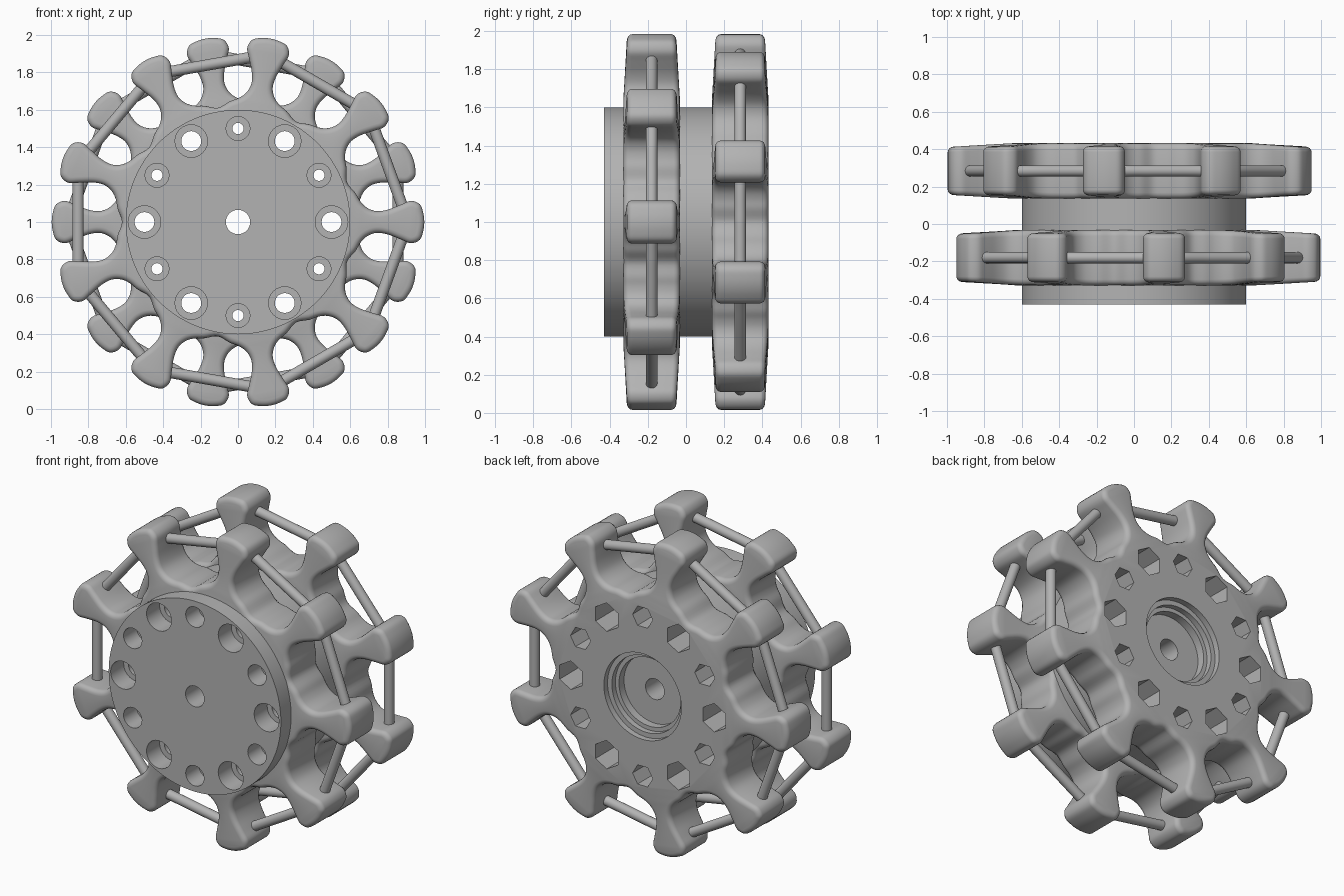
import bpy, bmesh, math
from math import sin, cos, pi, radians
from mathutils import Vector

if "Cube" in bpy.data.objects:
    bpy.data.objects.remove(bpy.data.objects["Cube"])

LOBES = 9
STEP = 2 * pi / LOBES
SUB = 4                      # spline points per control segment

grey = bpy.data.materials.new("plain_grey")
grey.use_nodes = True
grey.diffuse_color = (0.45, 0.45, 0.45, 1)
grey.node_tree.nodes["Principled BSDF"].inputs["Base Color"].default_value = grey.diffuse_color


def finish(bm, name):
    bmesh.ops.recalc_face_normals(bm, faces=bm.faces)
    mesh = bpy.data.meshes.new(name)
    bm.to_mesh(mesh)
    bm.free()
    mesh.materials.append(grey)
    obj = bpy.data.objects.new(name, mesh)
    bpy.context.collection.objects.link(obj)
    return obj


def bridge(bm, a, b):
    n = len(a)
    for i in range(n):
        bm.faces.new((a[i], a[(i + 1) % n], b[(i + 1) % n], b[i]))


def stack(bm, sections, count, centre=(0, 0), turn=0.0):
    """Stepped solid along y; sections are (radius, y, is_hexagon)."""
    rings = []
    for radius, y, is_hex in sections:
        ring = []
        for i in range(count):
            a = 2 * pi * i / count
            r = radius
            if is_hex:
                r *= cos(pi / 6) / cos(a % (pi / 3) - pi / 6)
            ring.append(bm.verts.new((centre[0] + r * cos(a + turn), y,
                                      1 + centre[1] + r * sin(a + turn))))
        rings.append(ring)
    for a, b in zip(rings, rings[1:]):
        bridge(bm, a, b)
    bm.faces.new(rings[0])
    bm.faces.new(rings[-1])


def lobed_outline(phase):
    """Closed smooth outline; each lobe starts at its valley."""
    half = [(0.583, -0.212), (0.628, -0.155), (0.655, -0.11), (0.69, -0.076),
            (0.74, -0.058), (0.80, -0.066), (0.87, -0.093), (0.925, -0.113),
            (0.972, -0.095), (0.99, -0.05)]
    lobe = half + [(0.996, 0)] + [(r, -t) for r, t in half[:0:-1]]
    ctrl = []
    for k in range(LOBES):
        a = phase + k * STEP
        ctrl += [Vector((r * cos(a) - t * sin(a), r * sin(a) + t * cos(a))) for r, t in lobe]
    pts, n = [], len(ctrl)
    for i in range(n):
        p0, p1, p2, p3 = (ctrl[(i + d) % n] for d in (-1, 0, 1, 2))
        for s in range(SUB):
            u = s / SUB
            pts.append(0.5 * (2 * p1 + (p2 - p0) * u + (2 * p0 - 5 * p1 + 4 * p2 - p3) * u ** 2
                              + (3 * p1 - p0 - 3 * p2 + p3) * u ** 3))
    return pts, len(half) * SUB


def lobed_wheel(name, y_mid, phase):
    pts, n = lobed_outline(phase)
    total = len(pts)
    normals = []
    for i in range(total):
        d = (pts[(i + 1) % total] - pts[i - 1]).normalized()
        normals.append(Vector((d.y, -d.x)))
    # rounded rim section, as (inset, half width share)
    fillet, width = 0.032, 0.148
    arc = [(fillet * (1 - cos(a)), width - fillet * (1 - sin(a)))
           for a in (radians(d) for d in (0, 22.5, 45, 67.5, 90))]
    section = [(i, -w) for i, w in reversed(arc)] + arc
    bm = bmesh.new()
    rings = []
    for inset, w in section:
        ring = []
        for p, nrm in zip(pts, normals):
            q = p - nrm * inset
            taper = 1 - 0.13 * min(1, max(0, (q.length - 0.65) / 0.33))
            ring.append(bm.verts.new((q.x, y_mid + w * taper, 1 + q.y)))
        rings.append(ring)
    for a, b in zip(rings, rings[1:]):
        bridge(bm, a, b)
    # caps: strips across each lobe and one flat centre
    for ring in (rings[0], rings[-1]):
        for k in range(LOBES):
            v = [ring[(k * 2 * n + i) % total] for i in range(2 * n + 1)]
            for a in range(n - 1):
                bm.faces.new((v[a], v[a + 1], v[2 * n - a - 1], v[2 * n - a]))
            bm.faces.new((v[n - 1], v[n], v[n + 1]))
        bm.faces.new(ring[::2 * n])
    return finish(bm, name)


def rod_ring(name, y, phase):
    bm = bmesh.new()
    for k in range(LOBES):
        a, b = (Vector((0.91 * cos(t), y, 1 + 0.91 * sin(t)))
                for t in (phase + k * STEP, phase + (k + 1) * STEP))
        d = b - a
        mat = d.to_track_quat('Z', 'Y').to_matrix().to_4x4()
        mat.translation = (a + b) / 2
        bmesh.ops.create_cone(bm, cap_ends=True, segments=20, radius1=0.03, radius2=0.03,
                              depth=d.length, matrix=mat)
    return finish(bm, name)


# Hub drum
bm = bmesh.new()
stack(bm, [(0.6, -0.43, False), (0.6, 0.4, False)], 128)
hub = finish(bm, "hub")

# Lobed wheels, the rear one turned by half a step
front_wheel = lobed_wheel("front_wheel", -0.18, 0)
rear_wheel = lobed_wheel("rear_wheel", 0.284, STEP / 2)

# Rods between neighbouring lobes
rods = [rod_ring("front_rods", -0.18, 0), rod_ring("rear_rods", 0.284, STEP / 2)]

# Cutter: round counterbores in front, hexagon pockets behind, stepped centre bore
bm = bmesh.new()
for k in range(12):
    a = k * pi / 6
    front, hole, pocket = ((0.087, 0.053, 0.09), (0.064, 0.03, 0.07))[k % 2]
    stack(bm, [(front, -0.5, False), (front, -0.3, False), (hole, -0.3, False),
               (hole, 0.24, False), (pocket, 0.24, True), (pocket, 0.5, True)],
          24, (0.5 * cos(a), 0.5 * sin(a)), a + pi / 6)
stack(bm, [(0.065, -0.5, False), (0.065, 0.31, False), (0.215, 0.31, False),
           (0.215, 0.36, False), (0.24, 0.36, False), (0.24, 0.395, False),
           (0.27, 0.395, False), (0.27, 0.5, False)], 64)
cutter = finish(bm, "hole_cutter")
cutter.hide_render = True

bodies = [hub, front_wheel, rear_wheel]
for obj in bodies:
    mod = obj.modifiers.new("holes", 'BOOLEAN')
    mod.operation = 'DIFFERENCE'
    mod.solver = 'EXACT'
    mod.object = cutter

for obj in bodies + rods:
    bpy.ops.object.select_all(action='DESELECT')
    obj.select_set(True)
    bpy.context.view_layer.objects.active = obj
    bpy.ops.object.convert(target='MESH')
    bpy.ops.object.shade_smooth_by_angle(angle=radians(32))
bpy.data.objects.remove(cutter)
